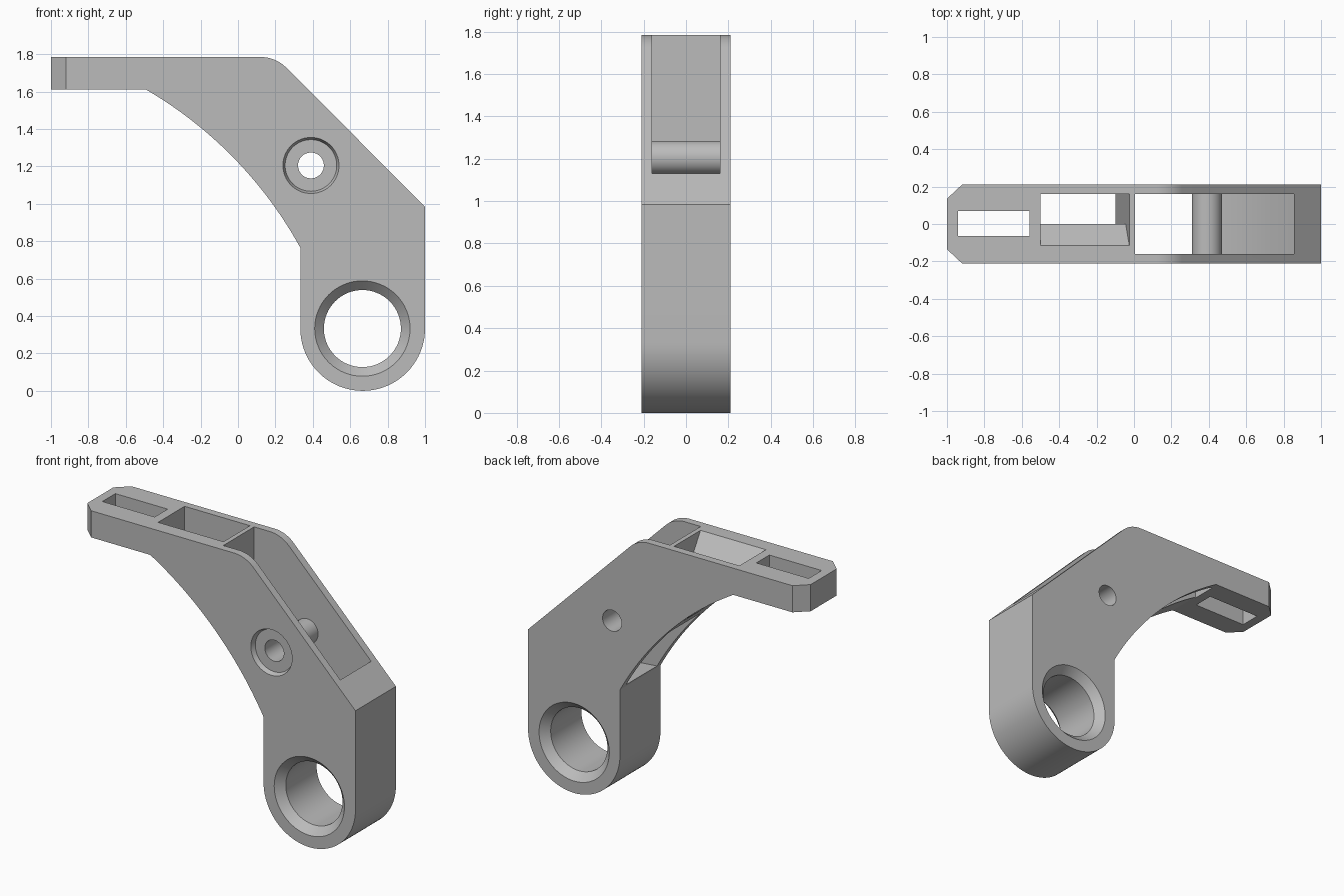
import bpy, bmesh, math
from mathutils import Vector

if "Cube" in bpy.data.objects:
    bpy.data.objects.remove(bpy.data.objects["Cube"])

grey = bpy.data.materials.new("mid_grey")
grey.diffuse_color = (0.5, 0.5, 0.5, 1)
grey.use_nodes = True
grey.node_tree.nodes["Principled BSDF"].inputs["Base Color"].default_value = grey.diffuse_color

def make(name, bm):
    bmesh.ops.recalc_face_normals(bm, faces=bm.faces)
    me = bpy.data.meshes.new(name)
    bm.to_mesh(me)
    bm.free()
    me.materials.append(grey)
    ob = bpy.data.objects.new(name, me)
    bpy.context.collection.objects.link(ob)
    return ob

def prism(name, pts, axis, a, b):
    """Extrude a 2D profile along an axis from a to b."""
    place = {"x": lambda p, t: (t, p[0], p[1]),
             "y": lambda p, t: (p[0], t, p[1]),
             "z": lambda p, t: (p[0], p[1], t)}[axis]
    bm = bmesh.new()
    lo = [bm.verts.new(place(p, a)) for p in pts]
    hi = [bm.verts.new(place(p, b)) for p in pts]
    n = len(pts)
    bm.faces.new(lo)
    bm.faces.new(hi[::-1])
    for i in range(n):
        j = (i + 1) % n
        bm.faces.new((lo[i], lo[j], hi[j], hi[i]))
    return make(name, bm)

def lathe(name, cx, cz, prof, n=64):
    """Solid of revolution about a y-parallel axis; prof = (y, radius)."""
    bm = bmesh.new()
    rings = [[bm.verts.new((cx + r * math.cos(2 * math.pi * i / n), y,
                            cz + r * math.sin(2 * math.pi * i / n))) for i in range(n)]
             for y, r in prof]
    bm.faces.new(rings[0])
    bm.faces.new(rings[-1][::-1])
    for p, q in zip(rings, rings[1:]):
        for i in range(n):
            j = (i + 1) % n
            bm.faces.new((p[i], p[j], q[j], q[i]))
    return make(name, bm)

def arc(cx, cz, r, a0, a1, n):
    return [(cx + r * math.cos(math.radians(a0 + (a1 - a0) * i / n)),
             cz + r * math.sin(math.radians(a0 + (a1 - a0) * i / n))) for i in range(n + 1)]

def combine(body, tool, op):
    m = body.modifiers.new(op, "BOOLEAN")
    m.operation = op
    m.solver = "EXACT"
    m.object = tool
    dg = bpy.context.evaluated_depsgraph_get()
    me = bpy.data.meshes.new_from_object(body.evaluated_get(dg))
    body.modifiers.clear()
    body.data = me
    bpy.data.objects.remove(tool)

# side outline
D = 0.21
start, end, sag = Vector((0.333, 0.765)), Vector((-0.49, 1.61)), 0.08
half = (end - start).length / 2
R = (half * half + sag * sag) / (2 * sag)
nrm = Vector((0.716, 0.698)).normalized()
c = (start + end) / 2 - nrm * (R - sag)
ang = [math.degrees(math.atan2(p.y - c.y, p.x - c.x)) for p in (start, end)]
outline = [(-1, 1.61), (-1, 1.785)]
outline += arc(0.12, 1.59, 0.195, 90, 45, 10)
outline += [(1, 0.985)]
outline += arc(0.6665, 0.3335, 0.3335, 0, -180, 40)
outline += arc(c.x, c.y, R, ang[0], ang[1], 24)
body = prism("bracket_arm", outline, "y", -D, D)

# chamfered tip corners
for s in (-1, 1):
    combine(body, prism("tip_cut", [(-1.08, s * 0.06), (-0.84, s * 0.285), (-1.08, s * 0.285)],
                        "z", 1.4, 2), "DIFFERENCE")

# slot near the tip
combine(body, prism("slot_cut", [(-0.94, -0.065), (-0.56, -0.065), (-0.56, 0.07), (-0.94, 0.07)],
                    "z", 1.4, 2), "DIFFERENCE")

# middle pocket with half-height sloping ledge and leaning web
pocket = prism("middle_pocket_cut", [(0.16, 1.0), (0.16, 1.9), (-0.115, 1.9), (-0.115, 1.785),
                                     (0, 1.66), (0, 1.0)], "x", -0.5, 0)
for v in pocket.data.vertices:
    if v.co.x > -0.1:
        v.co.x = -0.025 - (1.785 - v.co.z) * 0.158
combine(body, pocket, "DIFFERENCE")

# main pocket, open at the slope and the underside
combine(body, prism("main_pocket_cut", [(0.005, 2), (0.005, 0.785), (0.31, 0.785), (0.47, 0.772),
                                        (0.6, 0.75), (0.73, 0.71), (0.855, 0.66), (0.855, 2)],
                    "y", -0.16, 0.16), "DIFFERENCE")

# pivot boss, its bore and front recess
combine(body, lathe("pivot_boss", 0.39, 1.205, [(-0.18, 0.08), (0.18, 0.08)]), "UNION")
combine(body, lathe("pivot_bore_cut", 0.39, 1.205,
                    [(-0.3, 0.15), (-D, 0.15), (-0.18, 0.138), (-0.18, 0.069), (0.3, 0.069)]),
        "DIFFERENCE")

# large bearing hole with countersinks on both sides
combine(body, lathe("bearing_hole_cut", 0.665, 0.333,
                    [(-0.3, 0.255), (-D, 0.255), (-0.16, 0.206),
                     (0.16, 0.206), (D, 0.255), (0.3, 0.255)]), "DIFFERENCE")

bpy.context.view_layer.objects.active = body
body.select_set(True)
bpy.ops.object.shade_smooth_by_angle(angle=math.radians(15))
